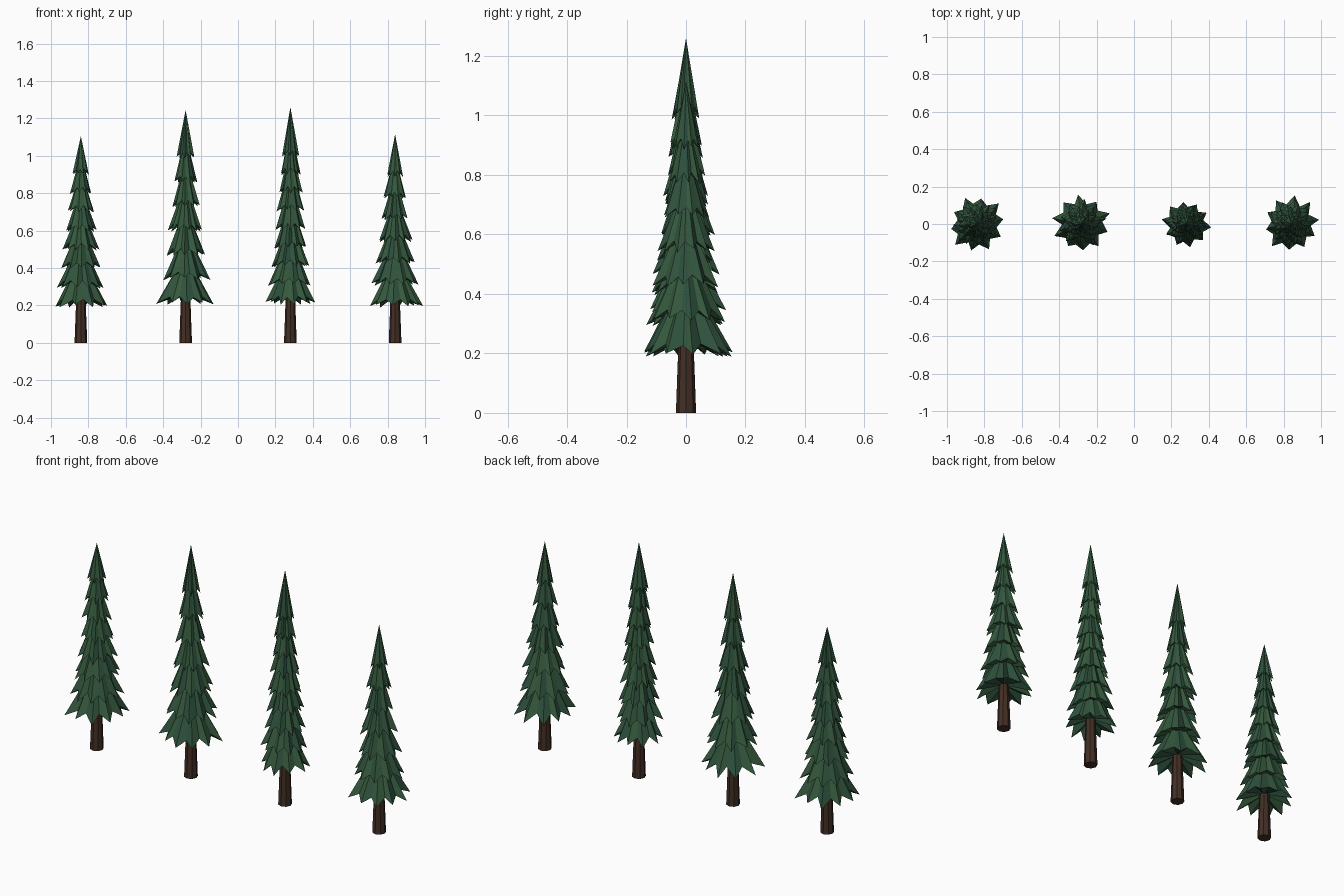
import bpy, bmesh, math, random

if "Cube" in bpy.data.objects:
    bpy.data.objects.remove(bpy.data.objects["Cube"])

random.seed(7)


def material(name, rgb):
    m = bpy.data.materials.new(name)
    m.diffuse_color = (*rgb, 1)
    m.use_nodes = True
    m.node_tree.nodes["Principled BSDF"].inputs["Base Color"].default_value = m.diffuse_color
    return m


BARK = material("bark", (0.055, 0.028, 0.018))
GREENS = [material("needle_green", (0.036, 0.10, 0.047)),
          material("needle_green_cool", (0.028, 0.085, 0.048))]


def finish(bm, name, x, mats):
    bmesh.ops.recalc_face_normals(bm, faces=bm.faces)
    mesh = bpy.data.meshes.new(name)
    bm.to_mesh(mesh)
    bm.free()
    for m in mats:
        mesh.materials.append(m)
    obj = bpy.data.objects.new(name, mesh)
    obj.location.x = x
    bpy.context.collection.objects.link(obj)
    return obj


def trunk(name, x, height):
    # tapered eight-sided trunk, hidden inside the foliage at its top
    bm = bmesh.new()
    bmesh.ops.create_cone(bm, cap_ends=True, segments=8, radius1=0.034,
                          radius2=0.021, depth=height)
    bmesh.ops.translate(bm, verts=bm.verts, vec=(0, 0, height / 2))
    finish(bm, name, x, [BARK])


def tier(bm, z, apex, radius, points, droop):
    # star-shaped skirt: low tips, raised notches, closed dark underside
    top = bm.verts.new((0, 0, apex))
    under = bm.verts.new((0, 0, z + droop * 1.6))
    phase = random.uniform(0, math.tau)
    rim = []
    for i in range(points * 2):
        a = phase + math.pi * (i + random.uniform(-0.2, 0.2)) / points
        if i % 2 == 0:
            r, h = radius * random.uniform(0.9, 1.06), z + random.uniform(-0.2, 0.3) * droop
        else:
            r, h = radius * random.uniform(0.68, 0.76), z + droop * random.uniform(0.9, 1.2)
        rim.append(bm.verts.new((r * math.cos(a), r * math.sin(a), h)))
    for i, v in enumerate(rim):
        w = rim[(i + 1) % len(rim)]
        shade = int(random.random() < 0.4)
        bm.faces.new((v, w, top)).material_index = shade
        bm.faces.new((w, v, under)).material_index = shade


def foliage(name, x, z0, z1, height, r0, tiers):
    # stacked skirts shrinking toward the top
    bm = bmesh.new()
    for k in range(tiers):
        t = k / (tiers - 1)
        z = z0 + (z1 - z0) * t
        apex = z + 0.27 + (height - z1 - 0.27) * t
        radius = r0 + (0.046 - r0) * t ** 0.85
        tier(bm, z, apex, radius, 10 if t < 0.6 else 9, 0.034 - 0.006 * t)
    finish(bm, name, x, GREENS)


# centre x, lowest rim, highest rim, full height, base radius, tier count
TREES = [(-0.84, 0.195, 0.90, 1.105, 0.152, 8),
         (-0.28, 0.21, 0.99, 1.245, 0.152, 7),
         (0.28, 0.21, 1.00, 1.26, 0.130, 9),
         (0.84, 0.195, 0.89, 1.115, 0.152, 7)]

for n, (x, z0, z1, height, r0, tiers) in enumerate(TREES, 1):
    trunk(f"trunk_{n}", x, z0 + 0.15)
    foliage(f"foliage_{n}", x, z0, z1, height, r0, tiers)
